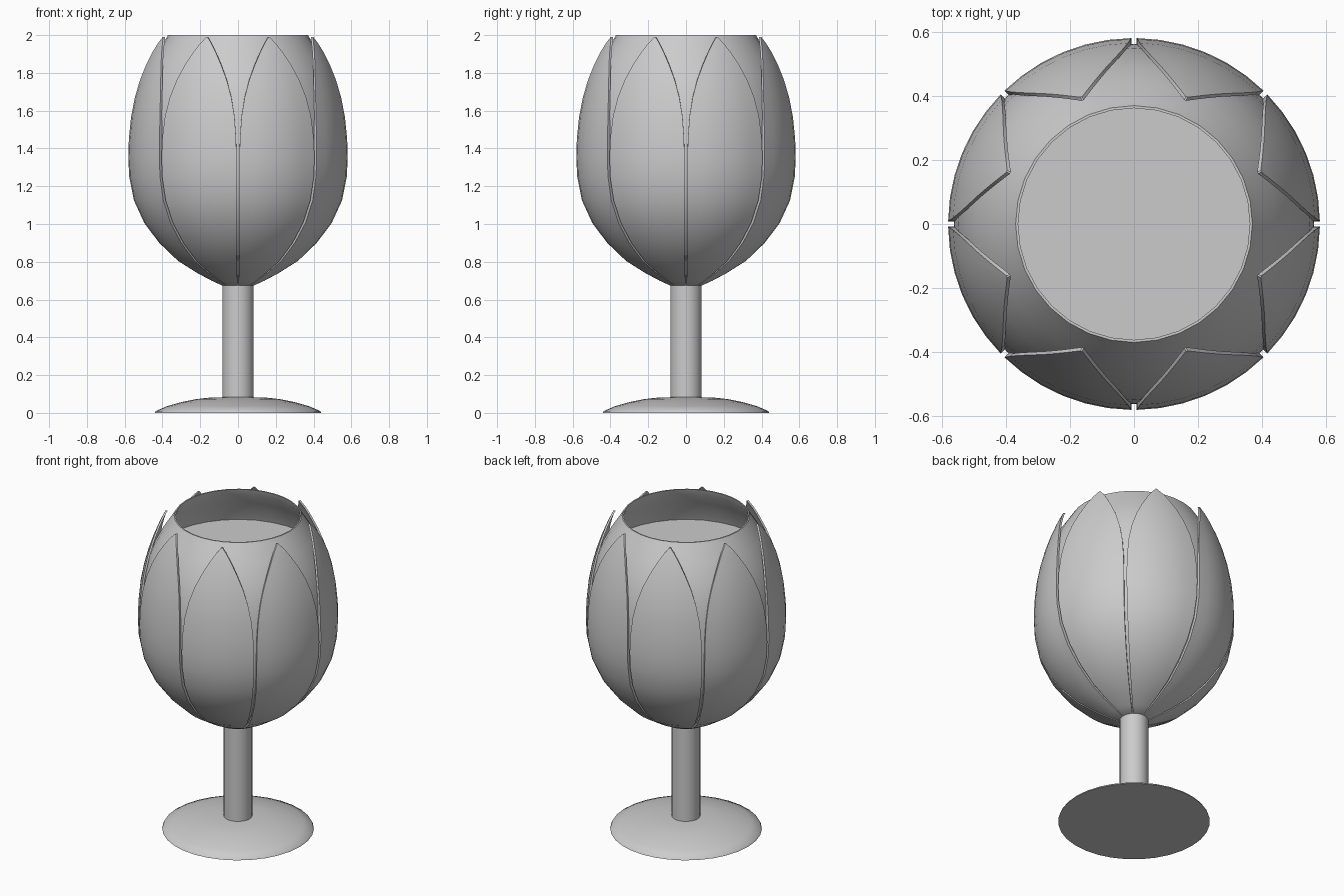
import bpy, bmesh
from math import sin, cos, pi, radians

if "Cube" in bpy.data.objects:
    bpy.data.objects.remove(bpy.data.objects["Cube"])

SEG = 32


def make_object(name, bm, angle=40):
    bmesh.ops.recalc_face_normals(bm, faces=bm.faces[:])
    mesh = bpy.data.meshes.new(name)
    bm.to_mesh(mesh)
    bm.free()
    ob = bpy.data.objects.new(name, mesh)
    bpy.context.collection.objects.link(ob)
    bpy.ops.object.select_all(action='DESELECT')
    ob.select_set(True)
    bpy.context.view_layer.objects.active = ob
    bpy.ops.object.shade_smooth_by_angle(angle=radians(angle))
    return ob


def lathe(name, profile, angle=40):
    """Revolve (radius, height) points around z and close both ends."""
    bm = bmesh.new()
    rings = [[bm.verts.new((r * cos(2 * pi * i / SEG), r * sin(2 * pi * i / SEG), z))
              for i in range(SEG)] for r, z in profile]
    for a, b in zip(rings, rings[1:]):
        for i in range(SEG):
            j = (i + 1) % SEG
            bm.faces.new((a[i], a[j], b[j], b[i]))
    bm.faces.new(rings[0])
    bm.faces.new(rings[-1])
    return make_object(name, bm, angle)


# Foot and stem
lathe("foot", [(0.44, 0), (0.435, 0.01), (0.38, 0.034), (0.30, 0.057),
               (0.22, 0.073), (0.16, 0.08), (0.08, 0.083)], angle=60)
lathe("stem", [(0.083, 0.07), (0.083, 0.69)])

# Bowl of the cup: outer wall, then a thin inner wall back down to the bottom
OUTER = [(0.07, 0.685), (0.13, 0.71), (0.20, 0.75), (0.30, 0.815), (0.395, 0.91),
         (0.474, 1.01), (0.532, 1.13), (0.558, 1.25), (0.563, 1.36), (0.562, 1.45),
         (0.55, 1.58), (0.528, 1.69), (0.493, 1.79), (0.44, 1.89), (0.395, 1.96), (0.37, 2.0)]
INNER = [(max(r - 0.02, 0.05), z + (0.018 if z < 1.2 else 0)) for r, z in OUTER[:-1]]
lathe("bowl", OUTER + [(0.362, 2.0)] + INNER[::-1])

# Drink filling the bowl
drink = [(r - 0.003, z + 0.004) for r, z in INNER if z < 1.72]
lathe("drink", drink + [(0.485, 1.75)])

# Petals around the bowl: (radius, height, half angle in degrees)
PETAL = [(0.085, 0.675, 21), (0.14, 0.70, 21.1), (0.215, 0.74, 21.2), (0.318, 0.805, 21.3),
         (0.417, 0.90, 21.4), (0.496, 1.005, 21.5), (0.551, 1.125, 21.6), (0.576, 1.25, 21.7),
         (0.581, 1.35, 21.7), (0.578, 1.45, 21.5), (0.566, 1.57, 20.6), (0.547, 1.67, 18.8),
         (0.523, 1.76, 16.0), (0.496, 1.84, 12.2), (0.468, 1.91, 7.8), (0.448, 1.955, 4.2),
         (0.43, 1.99, 0.4)]
COLS = 6
for p in range(8):
    mid = radians(22.5 + 45 * p)
    bm = bmesh.new()
    # outer and inner skins of one petal, thinner towards the tip
    skins = []
    for inner in (0, 1):
        rows = []
        for r, z, h in PETAL:
            rr = r - inner * (0.022 if z < 1.5 else 0.012)
            angles = [mid + radians(h) * (2 * c / COLS - 1) for c in range(COLS + 1)]
            rows.append([bm.verts.new((rr * cos(a), rr * sin(a), z)) for a in angles])
        skins.append(rows)
        for a, b in zip(rows, rows[1:]):
            for c in range(COLS):
                bm.faces.new((a[c], a[c + 1], b[c + 1], b[c]))
    # rim of the petal
    out, inn = skins
    for k in range(len(PETAL) - 1):
        for c in (0, COLS):
            bm.faces.new((out[k][c], out[k + 1][c], inn[k + 1][c], inn[k][c]))
    for k in (0, -1):
        for c in range(COLS):
            bm.faces.new((out[k][c], out[k][c + 1], inn[k][c + 1], inn[k][c]))
    make_object(f"petal_{p + 1}", bm)
